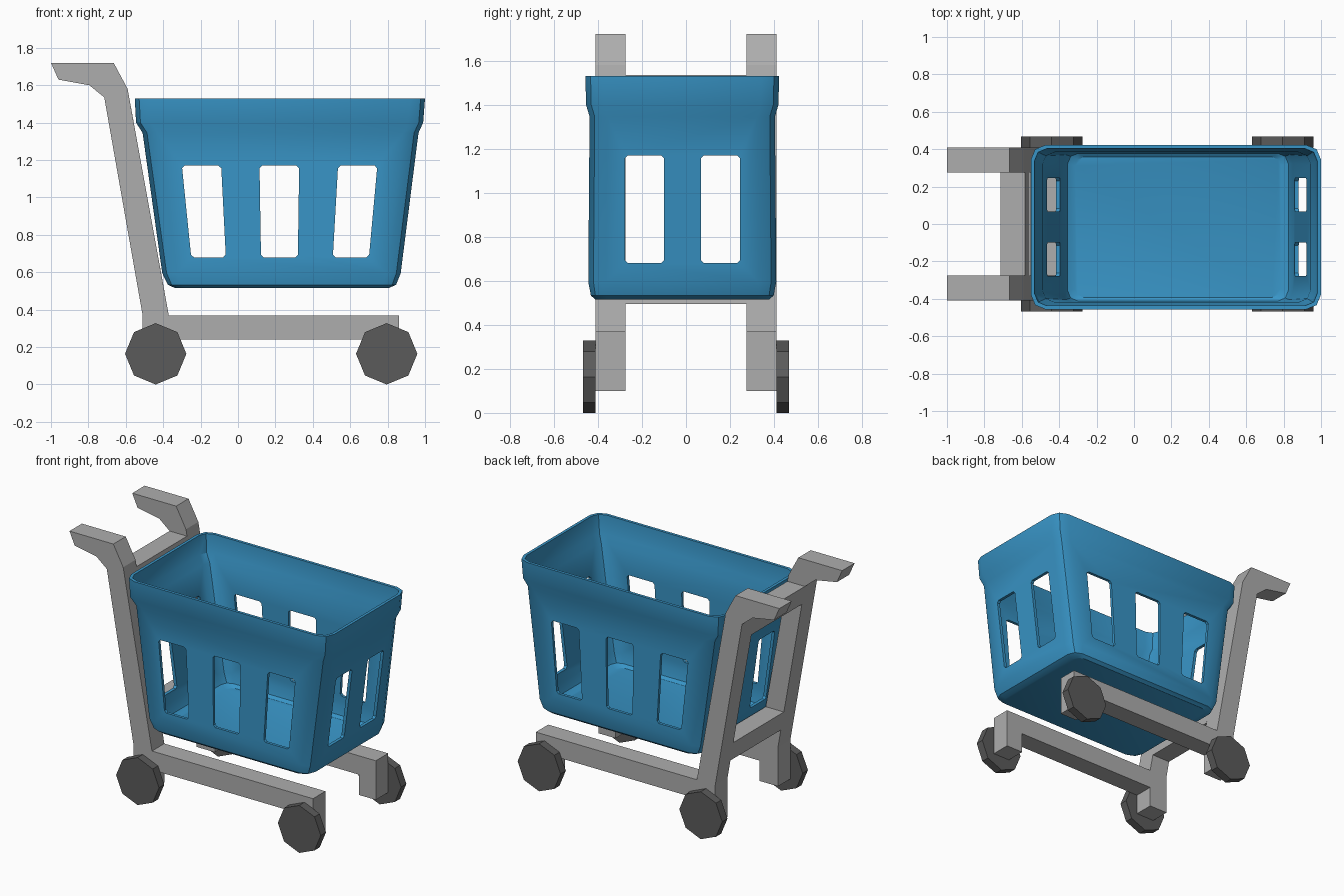
import bpy, bmesh, math
from mathutils import Vector

if "Cube" in bpy.data.objects:
    bpy.data.objects.remove(bpy.data.objects["Cube"])


def material(name, rgb):
    m = bpy.data.materials.new(name)
    m.diffuse_color = (*rgb, 1)
    m.use_nodes = True
    m.node_tree.nodes["Principled BSDF"].inputs["Base Color"].default_value = m.diffuse_color
    return m


BLUE = material("basket blue", (0.04, 0.30, 0.57))
GREY = material("frame grey", (0.42, 0.42, 0.42))
DARK = material("wheel dark grey", (0.105, 0.105, 0.105))


def finish(name, bm, mat):
    bmesh.ops.recalc_face_normals(bm, faces=bm.faces)
    me = bpy.data.meshes.new(name)
    bm.to_mesh(me)
    bm.free()
    me.materials.append(mat)
    ob = bpy.data.objects.new(name, me)
    bpy.context.collection.objects.link(ob)
    return ob


def add_prism(bm, pts, a, b, axis="y"):
    """Extrude a profile (u, z) from a to b along the axis."""
    place = (lambda u, z, d: (u, d, z)) if axis == "y" else (lambda u, z, d: (d, u, z))
    r0 = [bm.verts.new(place(u, z, a)) for u, z in pts]
    r1 = [bm.verts.new(place(u, z, b)) for u, z in pts]
    bm.faces.new(r0)
    bm.faces.new(r1[::-1])
    for i in range(len(pts)):
        j = (i + 1) % len(pts)
        bm.faces.new((r0[i], r0[j], r1[j], r1[i]))


def prism(name, pts, a, b, mat):
    bm = bmesh.new()
    add_prism(bm, pts, a, b)
    return finish(name, bm, mat)


# side frames: handle, slanted post, base rail and feet
side = [(-1.0, 1.72), (-0.665, 1.72), (-0.59, 1.58), (-0.37, 0.37), (0.86, 0.37),
        (0.86, 0.10), (0.73, 0.10), (0.73, 0.24), (-0.37, 0.24), (-0.37, 0.10),
        (-0.51, 0.10), (-0.51, 0.37), (-0.715, 1.535), (-0.795, 1.60), (-0.96, 1.63)]
prism("frame_side_right", side, -0.41, -0.275, GREY)
prism("frame_side_left", side, 0.275, 0.41, GREY)


# cross bars between the posts, following their slant
def back(z):
    return -0.715 + (1.535 - z) * 0.176


def front(z):
    return -0.59 + (1.58 - z) * 0.182


for name, z0, z1 in (("lower_cross_bar", 0.495, 0.625), ("upper_cross_bar", 1.405, 1.535)):
    prism(name, [(back(z0), z0), (front(z0), z0), (front(z1), z1), (back(z1), z1)],
          -0.275, 0.275, GREY)

# octagonal wheels
for end, x in (("rear", -0.44), ("front", 0.795)):
    pts = [(x + 0.164 * math.cos(k * math.pi / 4), 0.164 + 0.164 * math.sin(k * math.pi / 4))
           for k in range(8)]
    for hand, s in (("right", -1), ("left", 1)):
        prism(f"{end}_{hand}_wheel", pts, s * 0.41, s * 0.467, DARK)

# basket: rounded rectangle rings up the outside and down the inside
CY, T = -0.017, 0.02
#         z     x min   x max  half y radius
rings = [(0.515, -0.335, 0.805, 0.395, 0.06),
         (0.533, -0.375, 0.845, 0.415, 0.07),
         (0.595, -0.405, 0.870, 0.427, 0.08),
         (1.345, -0.510, 0.965, 0.421, 0.08),
         (1.400, -0.545, 0.990, 0.437, 0.08),
         (1.530, -0.552, 1.000, 0.440, 0.08)]
inner = [(z + (T if z < 0.6 else 0), a + T, b - T, h - T, r - T * 0.7)
         for z, a, b, h, r in reversed(rings)]
SEG = 2
bm = bmesh.new()
loops = []
for z, a, b, h, r in rings + inner:
    loop = []
    corners = ((b - r, h - r), (a + r, h - r), (a + r, r - h), (b - r, r - h))
    for q, (cx, cy) in enumerate(corners):
        for k in range(SEG + 1):
            t = (q + k / SEG) * math.pi / 2
            loop.append(bm.verts.new((cx + r * math.cos(t), CY + cy + r * math.sin(t), z)))
    loops.append(loop)
for lo, hi in zip(loops, loops[1:]):
    for i in range(len(lo)):
        j = (i + 1) % len(lo)
        bm.faces.new((lo[i], lo[j], hi[j], hi[i]))
bm.faces.new(loops[0][::-1])
bm.faces.new(loops[-1])
basket = finish("basket", bm, BLUE)


# window openings with softened corners
def window(b0, b1, t0, t1, z0=0.68, z1=1.17, c=0.014):
    quad = [Vector((b0, z0)), Vector((b1, z0)), Vector((t1, z1)), Vector((t0, z1))]
    pts = []
    for i, p in enumerate(quad):
        for n in (quad[i - 1], quad[(i + 1) % 4]):
            pts.append(tuple(p + (n - p).normalized() * c))
    return pts


long_cut, end_cut = bmesh.new(), bmesh.new()
for w in ((-0.25, -0.065, -0.30, -0.09), (0.123, 0.32, 0.115, 0.327), (0.507, 0.70, 0.535, 0.745)):
    add_prism(long_cut, window(*w), -0.7, 0.7)
for y0, y1 in ((-0.277, -0.10), (0.068, 0.245)):
    add_prism(end_cut, window(y0, y1, y0, y1), -1.3, 1.3, "x")

bpy.context.view_layer.objects.active = basket
basket.select_set(True)
for name, cut in (("side_window_cutter", long_cut), ("end_window_cutter", end_cut)):
    cutter = finish(name, cut, BLUE)
    cutter.hide_render = True
    mod = basket.modifiers.new(name, "BOOLEAN")
    mod.operation, mod.solver, mod.object = "DIFFERENCE", "EXACT", cutter
    bpy.ops.object.modifier_apply(modifier=mod.name)
    bpy.data.objects.remove(cutter)
bpy.ops.object.shade_smooth_by_angle(angle=math.radians(30))
